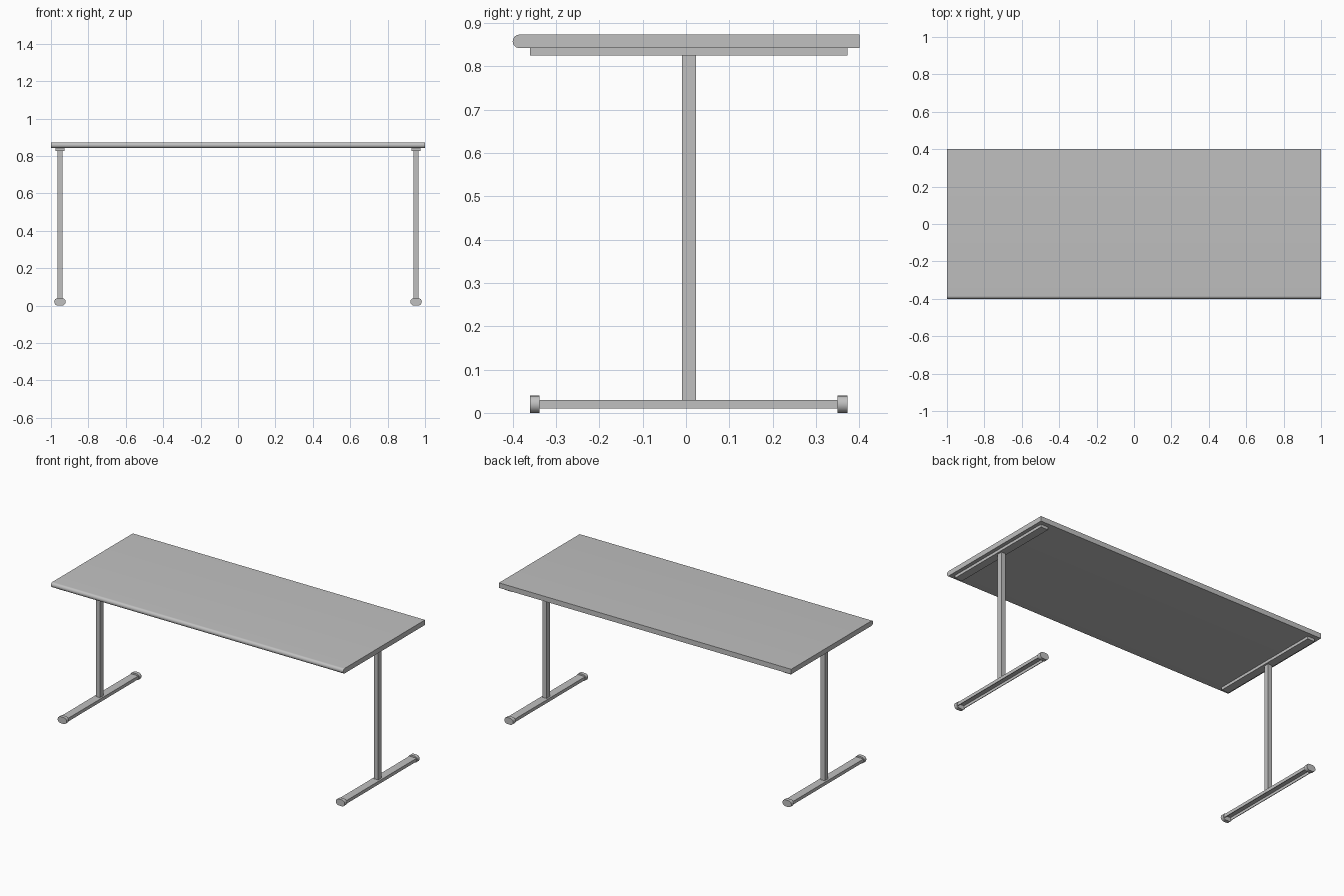
import bpy
from math import sin, cos, pi, radians

cube = bpy.data.objects.get("Cube")
if cube:
    bpy.data.objects.remove(cube, do_unlink=True)

grey = bpy.data.materials.new("light grey")
grey.use_nodes = True
colour = (0.53, 0.53, 0.53, 1)
grey.diffuse_color = colour
grey.node_tree.nodes["Principled BSDF"].inputs["Base Color"].default_value = colour

LEG_X, LEG_Y = 0.952, 0.007


def extrude(name, points, smooth=False):
    """Closed prism from two matching end outlines."""
    n = len(points) // 2
    faces = [tuple(reversed(range(n))), tuple(range(n, 2 * n))]
    faces += [(i, (i + 1) % n, n + (i + 1) % n, n + i) for i in range(n)]
    mesh = bpy.data.meshes.new(name)
    mesh.from_pydata(points, [], faces)
    mesh.materials.append(grey)
    obj = bpy.data.objects.new(name, mesh)
    bpy.context.collection.objects.link(obj)
    # consistent outward normals
    bpy.ops.object.select_all(action='DESELECT')
    obj.select_set(True)
    bpy.context.view_layer.objects.active = obj
    bpy.ops.object.mode_set(mode='EDIT')
    bpy.ops.mesh.select_all(action='SELECT')
    bpy.ops.mesh.normals_make_consistent(inside=False)
    bpy.ops.object.mode_set(mode='OBJECT')
    if smooth:
        bpy.ops.object.shade_smooth_by_angle(angle=radians(35))
    return obj


def along_y(name, outline, y0, y1, smooth=False):
    return extrude(name, [(x, y, z) for y in (y0, y1) for x, z in outline], smooth)


def box_outline(x, half, z0, z1):
    return [(x - half, z0), (x + half, z0), (x + half, z1), (x - half, z1)]


def arc(cx, cz, r, start, end, steps=8):
    return [(cx + r * cos(start + (end - start) * i / steps),
             cz + r * sin(start + (end - start) * i / steps)) for i in range(steps + 1)]


# table top with a half-round front edge
r = 0.0155
profile = [(0.4, 0.842), (0.4, 0.873)] + arc(-0.4 + r, 0.8575, r, pi / 2, 3 * pi / 2, 16)
extrude("table_top", [(x, y, z) for x in (-1, 1) for y, z in profile], True)

for side, x in (("left", LEG_X), ("right", -LEG_X)):
    # support plate under the top
    along_y(side + "_support_plate", box_outline(x, 0.025, 0.825, 0.842), -0.36, 0.373)
    # upright post
    along_y(side + "_post", box_outline(x, 0.014, 0.028, 0.826), LEG_Y - 0.016, LEG_Y + 0.016)
    # foot rail, a channel open underneath
    w, t = 0.025, 0.004
    channel = [(x - w, 0.01), (x - w, 0.03), (x + w, 0.03), (x + w, 0.01),
               (x + w - t, 0.01), (x + w - t, 0.03 - t),
               (x - w + t, 0.03 - t), (x - w + t, 0.01)]
    along_y(side + "_foot_rail", channel, -0.34, 0.352)
    # rounded end caps
    cap = (arc(x + 0.011, 0.02, 0.0195, -pi / 2, pi / 2)
           + arc(x - 0.011, 0.02, 0.0195, pi / 2, 3 * pi / 2))
    cap = [(px, pz * 0.02 / 0.0195 - 0.0005) for px, pz in cap]
    cap = [(px, max(pz, 0)) for px, pz in cap]
    along_y(side + "_front_foot_cap", cap, -0.36, -0.338, True)
    along_y(side + "_back_foot_cap", cap, 0.35, 0.373, True)
